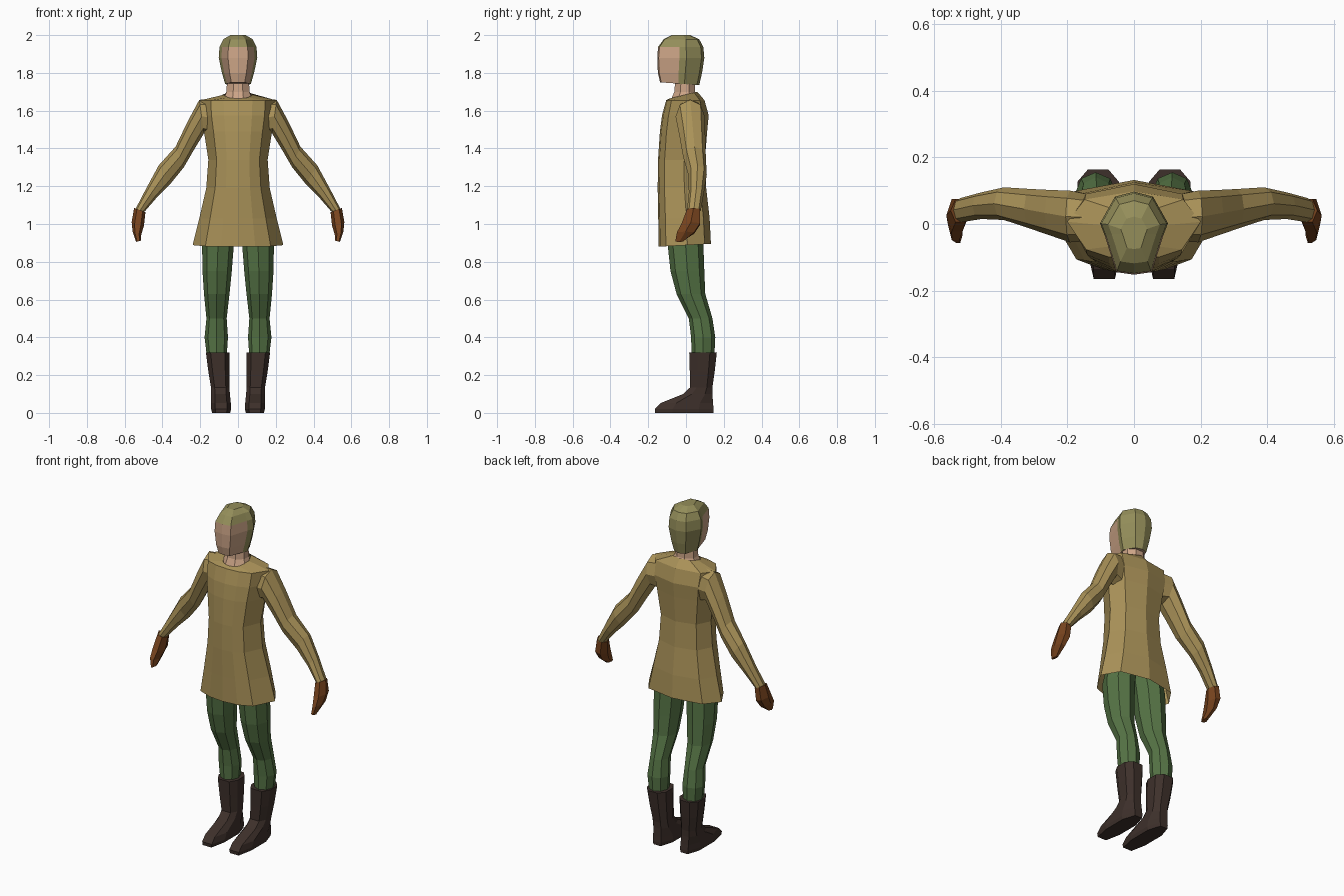
import bpy, bmesh, math


def material(name, rgb):
    m = bpy.data.materials.new(name)
    m.diffuse_color = (*rgb, 1)
    return m


TAN = material("tan cloth", (0.40, 0.287, 0.098))
GREEN = material("green cloth", (0.092, 0.174, 0.060))
BOOT = material("dark leather", (0.048, 0.030, 0.024))
GLOVE = material("brown leather", (0.190, 0.058, 0.013))
SKIN = material("skin", (0.61, 0.376, 0.242))
HOOD = material("olive cloth", (0.296, 0.27, 0.102))


def mirrored(half):
    """Close a half outline (u from 0 to 1, v front to back) across u = 0."""
    return half + [(-u, v) for u, v in reversed(half) if u > 0]


def polygon(n, turn=0.0):
    return [(math.cos(2 * math.pi * (i + turn) / n),
             0.5 + 0.5 * math.sin(2 * math.pi * (i + turn) / n)) for i in range(n)]


def loft(name, outline, sections, mats, ends=(True, True), mirror=False, rule=None):
    """Skin an outline through sections:
    (outer x, outer z, inner x, inner z, front y, back y, rise towards the back)."""
    bm = bmesh.new()
    rings = []
    for xo, zo, xi, zi, y0, y1, *rise in sections:
        r = rise[0] if rise else 0
        rings.append([bm.verts.new(((xo + xi) / 2 + u * (xo - xi) / 2,
                                    y0 + v * (y1 - y0),
                                    (zo + zi) / 2 + u * (zo - zi) / 2 + v * r))
                      for u, v in outline])
    n = len(outline)
    for a, b in zip(rings, rings[1:]):
        for i in range(n):
            j = (i + 1) % n
            bm.faces.new((a[i], a[j], b[j], b[i]))
    if ends[0]:
        bm.faces.new(rings[0])
    if ends[1]:
        bm.faces.new(rings[-1])
    bmesh.ops.recalc_face_normals(bm, faces=bm.faces)
    if rule:
        for f in bm.faces:
            f.material_index = rule(f.calc_center_median())
    me = bpy.data.meshes.new(name)
    bm.to_mesh(me)
    bm.free()
    for m in mats:
        me.materials.append(m)
    ob = bpy.data.objects.new(name, me)
    bpy.context.collection.objects.link(ob)
    if mirror:
        ob.modifiers.new("Mirror", 'MIRROR')
    return ob


def level(z, w, y0, y1, rise=0):
    """Symmetric horizontal section."""
    return (w, z, -w, z, y0, y1, rise)


def limb(z, xi, xo, y0, y1):
    """Horizontal section of one leg."""
    return (xo, z, xi, z, y0, y1)


# Tunic body, open at hem and neck
body = mirrored([(0, 0), (0.38, 0.03), (0.72, 0.14), (1, 0.55), (0.74, 0.88), (0, 1)])
loft("tunic", body, [
    level(0.88, 0.24, -0.145, 0.132, 0.015),
    level(1.03, 0.205, -0.147, 0.125),
    level(1.19, 0.168, -0.15, 0.107),
    level(1.34, 0.157, -0.148, 0.10),
    level(1.49, 0.18, -0.138, 0.112),
    level(1.575, 0.195, -0.127, 0.12),
    level(1.655, 0.20, -0.105, 0.098),
    level(1.665, 0.075, -0.085, 0.06, 0.035)], [TAN], ends=(False, False))

# Sleeves
loft("sleeves", polygon(8), [
    (0.10, 1.67, 0.13, 1.46, -0.05, 0.085),
    (0.205, 1.657, 0.18, 1.48, -0.055, 0.10),
    (0.268, 1.54, 0.232, 1.395, -0.035, 0.102),
    (0.33, 1.41, 0.287, 1.30, -0.015, 0.105),
    (0.42, 1.31, 0.36, 1.21, 0.012, 0.11),
    (0.485, 1.19, 0.43, 1.14, 0.015, 0.095),
    (0.545, 1.075, 0.495, 1.065, 0.005, 0.078)], [TAN], mirror=True)

# Gloves, curling forwards
loft("gloves", polygon(6), [
    (0.55, 1.085, 0.49, 1.062, 0.0, 0.08),
    (0.563, 1.01, 0.498, 0.99, -0.03, 0.082),
    (0.558, 0.96, 0.512, 0.945, -0.055, 0.05),
    (0.54, 0.905, 0.515, 0.912, -0.06, -0.012)], [GLOVE], mirror=True)

# Trouser legs
loft("trouser_legs", polygon(8), [
    limb(1.0, 0.0, 0.165, -0.09, 0.09),
    limb(0.89, 0.022, 0.19, -0.097, 0.092),
    limb(0.75, 0.033, 0.188, -0.082, 0.097),
    limb(0.63, 0.045, 0.18, -0.05, 0.102),
    limb(0.5, 0.06, 0.167, 0.015, 0.14),
    limb(0.4, 0.053, 0.177, 0.027, 0.155),
    limb(0.3, 0.06, 0.165, 0.03, 0.15)], [GREEN], mirror=True)

# Boots: shaft, ankle, then the foot reaching forwards
boot = mirrored([(0.6, 0), (1, 0.3), (1, 0.75), (0.5, 1)])
loft("boots", boot, [
    limb(0.32, 0.045, 0.17, 0.017, 0.163),
    limb(0.22, 0.045, 0.157, 0.02, 0.152),
    limb(0.135, 0.045, 0.143, 0.022, 0.14),
    limb(0.10, 0.043, 0.142, -0.015, 0.14),
    limb(0.052, 0.038, 0.142, -0.135, 0.143),
    limb(0.02, 0.036, 0.142, -0.165, 0.146),
    limb(0.0, 0.042, 0.137, -0.163, 0.145)], [BOOT], mirror=True)

# Neck, filling the collar
loft("neck", polygon(8, 0.5), [
    level(1.655, 0.078, -0.086, 0.06, 0.035),
    level(1.70, 0.066, -0.066, 0.053),
    level(1.78, 0.062, -0.06, 0.05)], [SKIN])

# Head: face opening is the front below the brim, the rest is the hood
head = mirrored([(0, 0), (0.52, 0.03), (0.86, 0.47), (1, 0.62), (0.56, 0.94), (0, 1)])
loft("hooded_head", head, [
    level(1.75, 0.068, -0.137, 0.07, -0.015),
    level(1.80, 0.085, -0.149, 0.085),
    level(1.88, 0.102, -0.152, 0.097),
    level(1.937, 0.098, -0.148, 0.092),
    level(1.978, 0.078, -0.118, 0.07),
    level(2.0, 0.04, -0.075, 0.022)], [HOOD, SKIN],
    rule=lambda c: int(c.z < 1.937 and c.y < -0.03 or c.z < 1.75))
